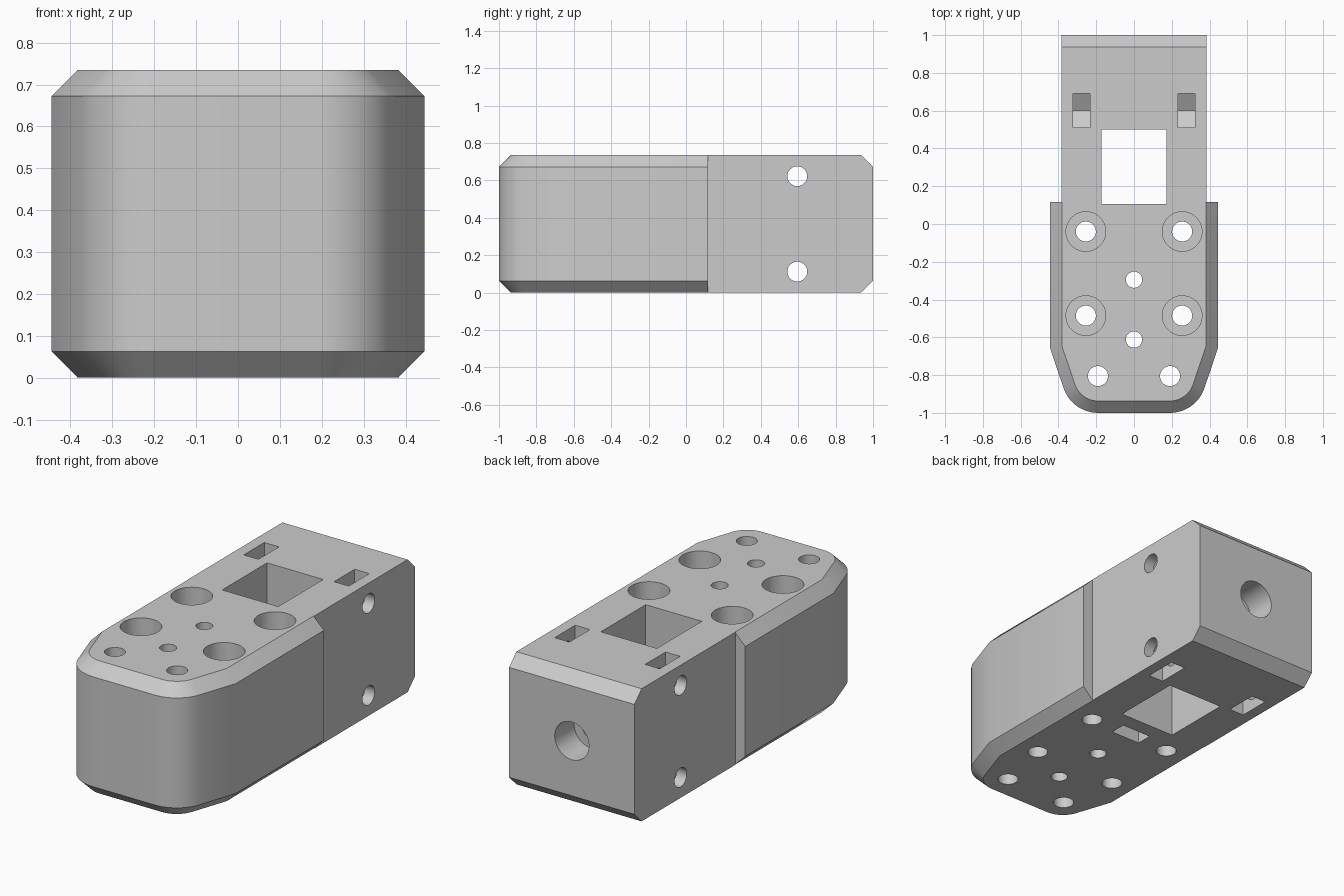
import bpy, bmesh
from math import cos, sin, tan, pi, radians

if "Cube" in bpy.data.objects:
    bpy.data.objects.remove(bpy.data.objects["Cube"], do_unlink=True)

HEIGHT, MID = 0.735, 0.3675
CHAMFER = 0.063
HEAD_W, TAIL_W, STEP_Y = 0.445, 0.384, 0.117
BOLT, BOLT_HEAD, NUT = 0.053, 0.105, 0.09

grey = bpy.data.materials.new("plain grey")
grey.use_nodes = True
colour = (0.6, 0.6, 0.6, 1)
grey.diffuse_color = colour
grey.node_tree.nodes["Principled BSDF"].inputs["Base Color"].default_value = colour


def loft(name, rings):
    """Closed solid through rings of equal point count."""
    bm = bmesh.new()
    loops = [[bm.verts.new(p) for p in ring] for ring in rings]
    n = len(loops[0])
    for a, b in zip(loops, loops[1:]):
        for i in range(n):
            j = (i + 1) % n
            bm.faces.new((a[i], a[j], b[j], b[i]))
    bm.faces.new(loops[0][::-1])
    bm.faces.new(loops[-1])
    bmesh.ops.recalc_face_normals(bm, faces=bm.faces)
    mesh = bpy.data.meshes.new(name)
    bm.to_mesh(mesh)
    bm.free()
    mesh.materials.append(grey)
    obj = bpy.data.objects.new(name, mesh)
    bpy.context.collection.objects.link(obj)
    return obj


def prism(name, axis, points, lo, hi):
    """Extrude a 2D outline along an axis."""
    place = {"x": lambda a, b, c: (c, a, b),
             "y": lambda a, b, c: (a, c, b),
             "z": lambda a, b, c: (a, b, c)}[axis]
    return loft(name, [[place(a, b, c) for a, b in points] for c in (lo, hi)])


def combine(body, other, operation):
    mod = body.modifiers.new(other.name, "BOOLEAN")
    mod.operation, mod.solver, mod.object = operation, "EXACT", other
    bpy.context.view_layer.update()
    result = body.evaluated_get(bpy.context.evaluated_depsgraph_get())
    mesh = bpy.data.meshes.new_from_object(result)
    body.modifiers.clear()
    body.data = mesh
    bpy.data.objects.remove(other, do_unlink=True)


def hole(axis, u, v, radius, lo, hi):
    ring = [(u + radius * cos(2 * pi * i / 40), v + radius * sin(2 * pi * i / 40))
            for i in range(40)]
    combine(body, prism("hole_cutter", axis, ring, lo, hi), "DIFFERENCE")


def nut_slot(axis, u, v, side, lo, hi):
    """Slot ending in half a hexagon, open towards the top (1) or bottom (-1)."""
    flat, tip = NUT * tan(radians(30)), NUT / cos(radians(30))
    open_end = MID + side * 0.5
    pts = [(u - NUT, open_end), (u - NUT, v - side * flat), (u, v - side * tip),
           (u + NUT, v - side * flat), (u + NUT, open_end)]
    combine(body, prism("slot_cutter", axis, pts, lo, hi), "DIFFERENCE")


# Head: tapered, rounded nose with chamfered top and bottom rims
def head_ring(inset, z):
    slant, radius, cx = radians(19.2), 0.193, 0.19
    half = [(HEAD_W - inset, STEP_Y),
            (HEAD_W - inset, -0.655 + inset * tan(slant / 2))]
    for i in range(13):
        a = -slant - (pi / 2 - slant) * i / 12
        half.append((cx + (radius - inset) * cos(a),
                     radius - 1 + (radius - inset) * sin(a)))
    return [(x, y, z) for x, y in half + [(-x, y) for x, y in reversed(half)]]


body = loft("mount_body", [head_ring(CHAMFER, 0), head_ring(0, CHAMFER),
                           head_ring(0, HEIGHT - CHAMFER), head_ring(CHAMFER, HEIGHT)])

# Tail: narrower block with chamfered rear edges
tail = prism("tail", "x", [(STEP_Y, 0), (1 - CHAMFER, 0), (1, CHAMFER),
                           (1, HEIGHT - CHAMFER), (1 - CHAMFER, HEIGHT),
                           (STEP_Y, HEIGHT)], -TAIL_W, TAIL_W)
combine(body, tail, "UNION")

# Square window through the block
window = prism("window_cutter", "z", [(-0.172, 0.107), (0.172, 0.107),
                                      (0.172, 0.5), (-0.172, 0.5)], -1, 1)
combine(body, window, "DIFFERENCE")

# Counterbored bolt holes and nose holes
for x in (-0.255, 0.255):
    for y in (-0.04, -0.485):
        hole("z", x, y, BOLT, -1, 1)
        hole("z", x, y, BOLT_HEAD, HEIGHT - 0.2, 1)
for x in (-0.191, 0.191):
    hole("z", x, -0.805, BOLT, -1, 1)

# Centre holes
for y in (-0.295, -0.612):
    hole("z", 0, y, 0.043, -1, 1)

# Cross holes with nut slots near the tail
for side in (-1, 1):
    z = MID + side * 0.255
    hole("x", 0.595, z, BOLT, -1, 1)
    for x in (-0.277, 0.277):
        nut_slot("x", 0.6, z, side, x - 0.045, x + 0.045)

# Lengthwise bolt from the rear with its nut slot underneath
hole("y", 0, MID, BOLT, -0.15, 1.2)
hole("y", 0, MID, BOLT_HEAD, 0.83, 1.2)
nut_slot("y", 0, MID, -1, -0.07, 0.02)

# Smooth rounded walls, keep edges sharp
bpy.ops.object.select_all(action="DESELECT")
body.select_set(True)
bpy.context.view_layer.objects.active = body
bpy.ops.object.shade_smooth_by_angle(angle=radians(30))
